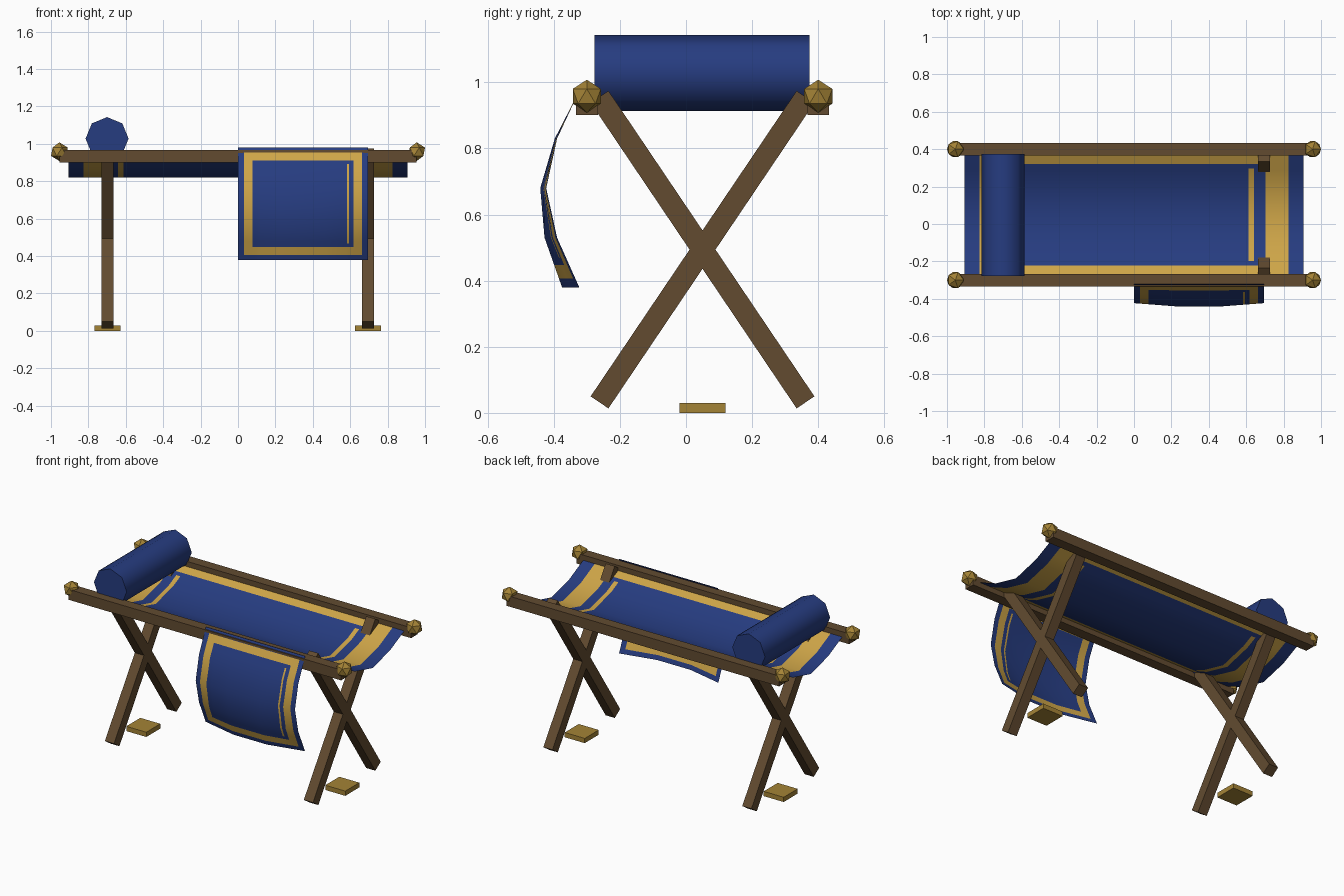
import bpy, math
from mathutils import Vector

if "Cube" in bpy.data.objects:
    bpy.data.objects.remove(bpy.data.objects["Cube"])


def material(name, rgb):
    m = bpy.data.materials.new(name)
    lin = [((c / 255 + 0.055) / 1.055) ** 2.4 for c in rgb]
    m.diffuse_color = (*lin, 1)
    m.use_nodes = True
    m.node_tree.nodes["Principled BSDF"].inputs["Base Color"].default_value = m.diffuse_color
    return m


WOOD = material("dark wood", (98, 75, 48))
BRASS = material("brass", (164, 131, 54))
BLUE = material("blue cloth", (38, 60, 128))
GOLD = material("gold trim", (206, 165, 72))
MID_Y = 0.05  # centre line of the frame


def box(name, loc, size, mat, tilt=0):
    bpy.ops.mesh.primitive_cube_add(size=1, location=loc, rotation=(tilt, 0, 0))
    ob = bpy.context.object
    ob.name = name
    ob.scale = size
    ob.data.materials.append(mat)


def lerp_rows(rows, t):
    """Point on a polyline with evenly spaced parameters."""
    f = t * (len(rows) - 1)
    i = min(int(f + 1e-9), len(rows) - 2)
    return Vector(rows[i]).lerp(Vector(rows[i + 1]), f - i)


def trimmed_cloth(name, point, u_folds, v_folds, line_sides):
    """Thin sheet cut along its folds and trim edges, coloured by trim zone."""
    a, b, c, d = 0.045, 0.113, 0.147, 0.163  # hem, band, thin line
    trims = [0, a, b, c, d, 1 - d, 1 - c, 1 - b, 1 - a, 1]
    us = sorted({round(x, 4) for x in trims + u_folds})
    vs = sorted({round(x, 4) for x in trims + v_folds})
    verts = [point(u, v) for v in vs for u in us]
    n = len(us)
    faces, mats = [], []
    for j in range(len(vs) - 1):
        for i in range(n - 1):
            k = j * n + i
            faces.append((k, k + 1, k + n + 1, k + n))
            u, v = (us[i] + us[i + 1]) / 2, (vs[j] + vs[j + 1]) / 2
            edge = min(u, 1 - u, v, 1 - v)
            line = any(c < s < d for s in
                       ([u] if 0 in line_sides else []) + ([1 - u] if 1 in line_sides else []))
            line = line and c < v < 1 - c
            mats.append(1 if a < edge < b or line else 0)
    me = bpy.data.meshes.new(name)
    me.from_pydata(verts, [], faces)
    me.materials.append(BLUE)
    me.materials.append(GOLD)
    for p, m in zip(me.polygons, mats):
        p.material_index = m
        p.use_smooth = True
    bpy.context.collection.objects.link(bpy.data.objects.new(name, me))


# Side rails with faceted knobs on the ends
for side, y in (("front", -0.30), ("back", 0.40)):
    box(f"{side}_rail", (0, y, 0.934), (1.91, 0.066, 0.066), WOOD)
    for end, x in (("left", -0.955), ("right", 0.955)):
        bpy.ops.mesh.primitive_ico_sphere_add(subdivisions=1, radius=0.05, location=(x, y, 0.958))
        knob = bpy.context.object
        knob.name = f"{side}_{end}_knob"
        knob.data.materials.append(BRASS)

# Crossed legs and floor plates
for end, x in (("left", -0.698), ("right", 0.695)):
    for name, s in (("rising", -1), ("falling", 1)):
        box(f"{end}_{name}_leg", (x, MID_Y, 0.494), (0.064, 0.065, 1.115), WOOD,
            s * math.atan2(0.623, 0.924))
    box(f"{end}_floor_plate", (x, MID_Y, 0.015), (0.14, 0.14, 0.03), BRASS)

# Sagging sling between the rails
SAG = [(-0.30, 0.95), (-0.125, 0.865), (0.05, 0.82), (0.225, 0.865), (0.40, 0.95)]


def sling_point(u, v):
    y, z = lerp_rows(SAG, v)
    return (-0.907 + 1.814 * u, y, z)


trimmed_cloth("sling", sling_point, [], [0.25, 0.5, 0.75], (0, 1))

# Bowed cloth hanging over the front rail
EDGE = [(-0.323, 0.38), (-0.39, 0.53), (-0.423, 0.68), (-0.39, 0.83), (-0.32, 0.98)]
BELLY = [(-0.375, 0.38), (-0.428, 0.53), (-0.441, 0.68), (-0.397, 0.83), (-0.32, 0.98)]


def drape_point(u, v):
    bulge = min(1, 3 * min(u, 1 - u))
    y, z = lerp_rows(EDGE, v).lerp(lerp_rows(BELLY, v), bulge)
    return (0.695 * u, y, z)


trimmed_cloth("hanging_cloth", drape_point, [1 / 3, 2 / 3], [0.25, 0.5, 0.75], (1,))

# Eight-sided bolster pillow
bpy.ops.mesh.primitive_cylinder_add(vertices=8, radius=0.115, depth=0.65,
                                    location=(-0.70, MID_Y - 0.002, 1.028),
                                    rotation=(math.pi / 2, 0, 0))
bolster = bpy.context.object
bolster.name = "bolster"
bolster.data.materials.append(BLUE)
bpy.ops.object.shade_smooth_by_angle(angle=math.radians(50))
